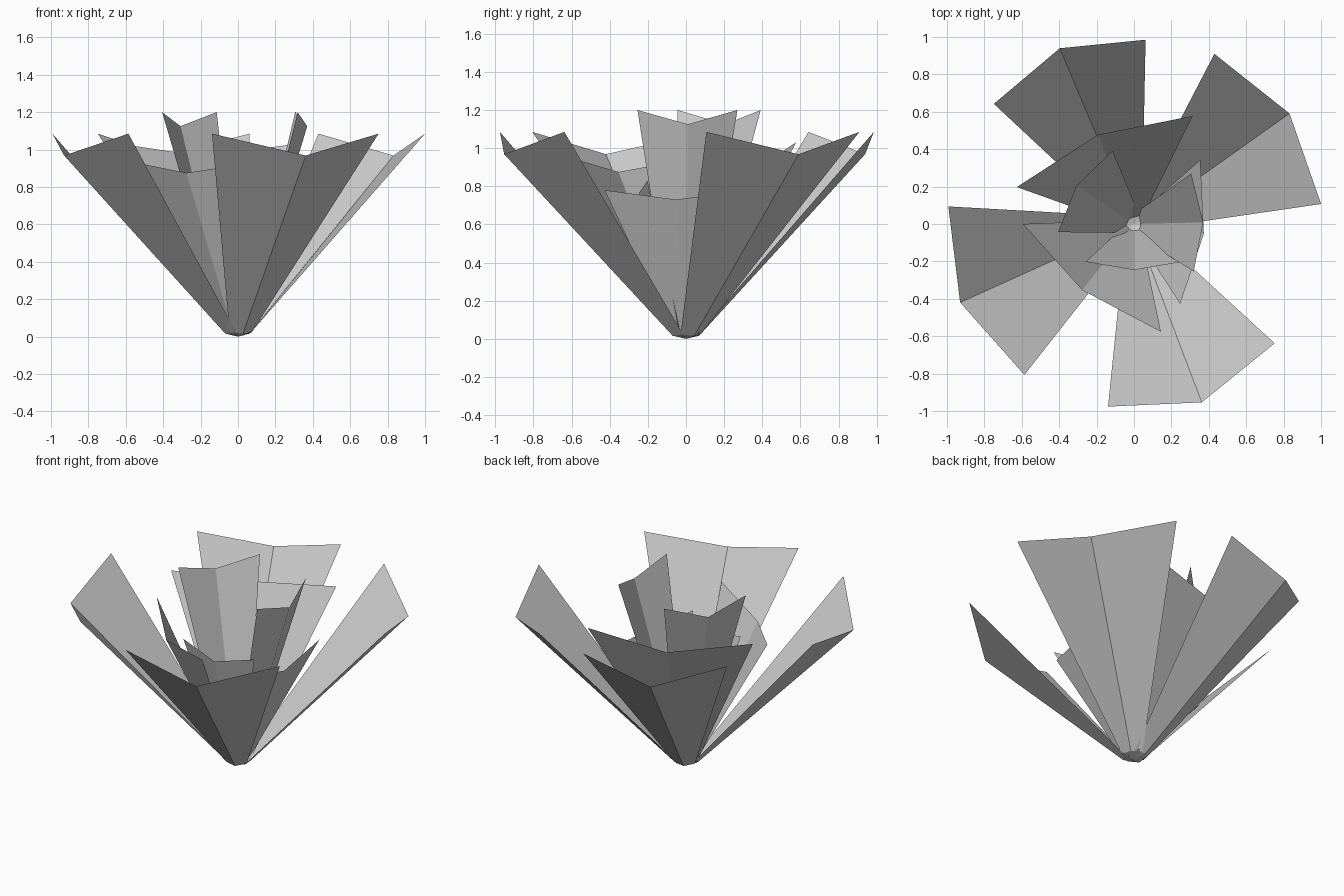
import bpy
from math import radians, cos, sin

if "Cube" in bpy.data.objects:
    bpy.data.objects.remove(bpy.data.objects["Cube"])


def polar(angle, radius, z):
    a = radians(angle)
    return (radius * cos(a), radius * sin(a), z)


def petal(name, angle, spread, tip, mid, base_spread, base_mid):
    """Folded petal: two blades meeting at a central crease, plus a small foot.
    tip and mid are (radius, height) of the corners and of the crease end."""
    verts = [
        polar(angle, *mid),
        polar(angle + spread, *tip),
        polar(angle - spread, *tip),
        polar(angle, *base_mid),
        polar(angle + base_spread, 0.075, 0.022),
        polar(angle - base_spread, 0.075, 0.022),
        (0, 0, 0),
    ]
    faces = [(3, 0, 1, 4), (5, 2, 0, 3), (6, 3, 4), (6, 5, 3)]
    mesh = bpy.data.meshes.new(name)
    mesh.from_pydata(verts, [], faces)
    obj = bpy.data.objects.new(name, mesh)
    bpy.context.collection.objects.link(obj)


# Outer ring of large petals: direction, half spread, tip radius
outer = [(35.4, 29.3, 1.006), (112.9, 26.5, 0.987),
         (204.3, 29.7, 0.997), (290.8, 28.9, 0.986)]
for i, (angle, spread, r) in enumerate(outer):
    petal(f"outer_petal_{i + 1}", angle, spread, (r, 1.085), (1.02, 0.968),
          58, (0.075, 0.016))

# Wide petals spiralling inward and getting shorter
wide = [(112, 50.5, (0.657, 1.03), (0.515, 0.965)),
        (232, 52, (0.594, 0.94), (0.449, 0.875)),
        (352, 52, (0.493, 0.78), (0.377, 0.73)),
        (270, 52, (0.328, 0.83), (0.246, 0.765))]
for i, (angle, spread, tip, mid) in enumerate(wide):
    petal(f"wide_petal_{i + 1}", angle, spread, tip, mid, 68, (0.035, 0.008))

# Two tall upright petals at the heart
for i, angle in enumerate((146.2, 1.4)):
    petal(f"tall_petal_{i + 1}", angle, 40, (0.408, 1.2), (0.37, 1.125),
          70, (0.035, 0.008))
